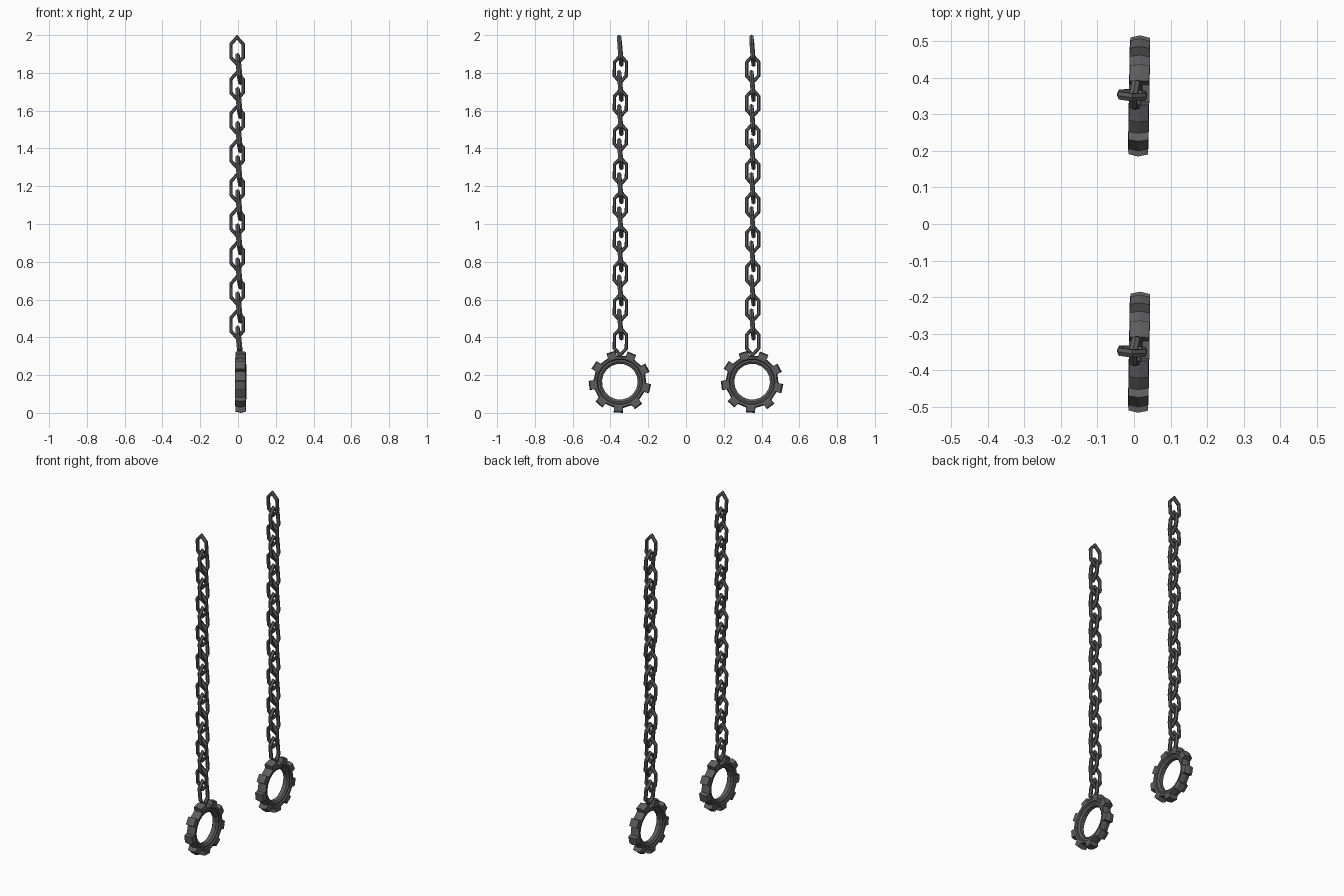
import bpy, bmesh, math
from mathutils import Vector, Matrix

if "Cube" in bpy.data.objects:
    bpy.data.objects.remove(bpy.data.objects["Cube"])

iron = bpy.data.materials.new("dark_iron")
iron.diffuse_color = (0.11, 0.11, 0.115, 1)
iron.use_nodes = True
iron.node_tree.nodes["Principled BSDF"].inputs["Base Color"].default_value = iron.diffuse_color


def finish(name, bm):
    bmesh.ops.recalc_face_normals(bm, faces=bm.faces)
    me = bpy.data.meshes.new(name)
    bm.to_mesh(me)
    bm.free()
    me.materials.append(iron)
    ob = bpy.data.objects.new(name, me)
    bpy.context.collection.objects.link(ob)
    return ob


def skin(bm, rings):
    # Join closed loops of vertices into a closed tube
    n, m = len(rings), len(rings[0])
    for i in range(n):
        a, b = rings[i], rings[(i + 1) % n]
        for j in range(m):
            k = (j + 1) % m
            bm.faces.new((a[j], b[j], b[k], a[k]))


def add_link(bm, mat, w=0.032, h=0.072, s=0.036, r=0.009, depth=0.0125):
    # Hexagonal wire link lying in local XZ, mitred corners
    path = [Vector(p) for p in ((0, h), (w, s), (w, -s), (0, -h), (-w, -s), (-w, s))]
    rings = []
    for i, p in enumerate(path):
        d0 = (p - path[i - 1]).normalized()
        d1 = (path[(i + 1) % 6] - p).normalized()
        t = (d0 + d1).normalized()
        out = Vector((-t.y, t.x)) / t.dot(d0)
        ring = []
        for k in range(6):
            a = k * math.pi / 3
            q = p + out * (r * math.cos(a))
            ring.append(bm.verts.new(mat @ Vector((q.x, depth * math.sin(a), q.y))))
        rings.append(ring)
    skin(bm, rings)


def make_chain(name, y):
    bm = bmesh.new()
    for i in range(18):
        z = 1.917 if i == 0 else 1.911 - 0.0902 * i
        if i % 2 == 0:   # link facing the front
            rot = Matrix.Rotation(math.radians(-3), 4, 'Z') @ Matrix.Rotation(math.radians(4.5), 4, 'X')
            loc = Vector((-0.005, y + 0.002, z))
        else:            # link facing the side
            rot = Matrix.Rotation(math.radians(-6), 4, 'Z') @ Matrix.Rotation(math.radians(-5.5), 4, 'Y') @ Matrix.Rotation(math.pi / 2, 4, 'Z')
            loc = Vector((0.005, y + 0.003, z))
        add_link(bm, Matrix.Translation(loc) @ rot)
    return finish(name, bm)


def make_ring(name, y):
    # Lathed ring, axis along x; every second outer segment becomes a tooth
    seg = 18
    profile = [(0.0, 0.140), (0.028, 0.134), (0.026, 0.122), (0.019, 0.117), (0.021, 0.107),
               (0.012, 0.095), (-0.012, 0.095), (-0.021, 0.107), (-0.019, 0.117),
               (-0.026, 0.122), (-0.028, 0.134)]
    bm = bmesh.new()
    rings = []
    for i in range(seg):
        a = math.radians(-93 + (i - 0.5) * 360 / seg)
        rings.append([bm.verts.new((x, r * math.cos(a), r * math.sin(a))) for x, r in profile])
    skin(bm, rings)
    m = len(profile)
    for i in range(0, seg, 2):
        keep = {rings[s][j] for s in (i, i + 1) for j in (0, 1, m - 1)}
        near = {f for v in keep for f in v.link_faces}
        faces = [f for f in near if all(v in keep for v in f.verts)]
        res = bmesh.ops.extrude_face_region(bm, geom=faces)
        bmesh.ops.delete(bm, geom=faces, context='FACES_ONLY')
        a = math.radians(-93 + i * 360 / seg)
        d = Vector((0, math.cos(a), math.sin(a)))
        for v in res['geom']:
            if isinstance(v, bmesh.types.BMVert):
                v.co += d * 0.026
                v.co.x *= 0.95
    ob = finish(name, bm)
    ob.location = (0.014, y, 0.165)
    ob.rotation_euler = (0, 0, math.radians(-1))
    return ob


# Two matching sets, one either side
for side, y in (("left", -0.35), ("right", 0.35)):
    make_chain("chain_" + side, y)
    make_ring("toothed_ring_" + side, y)
